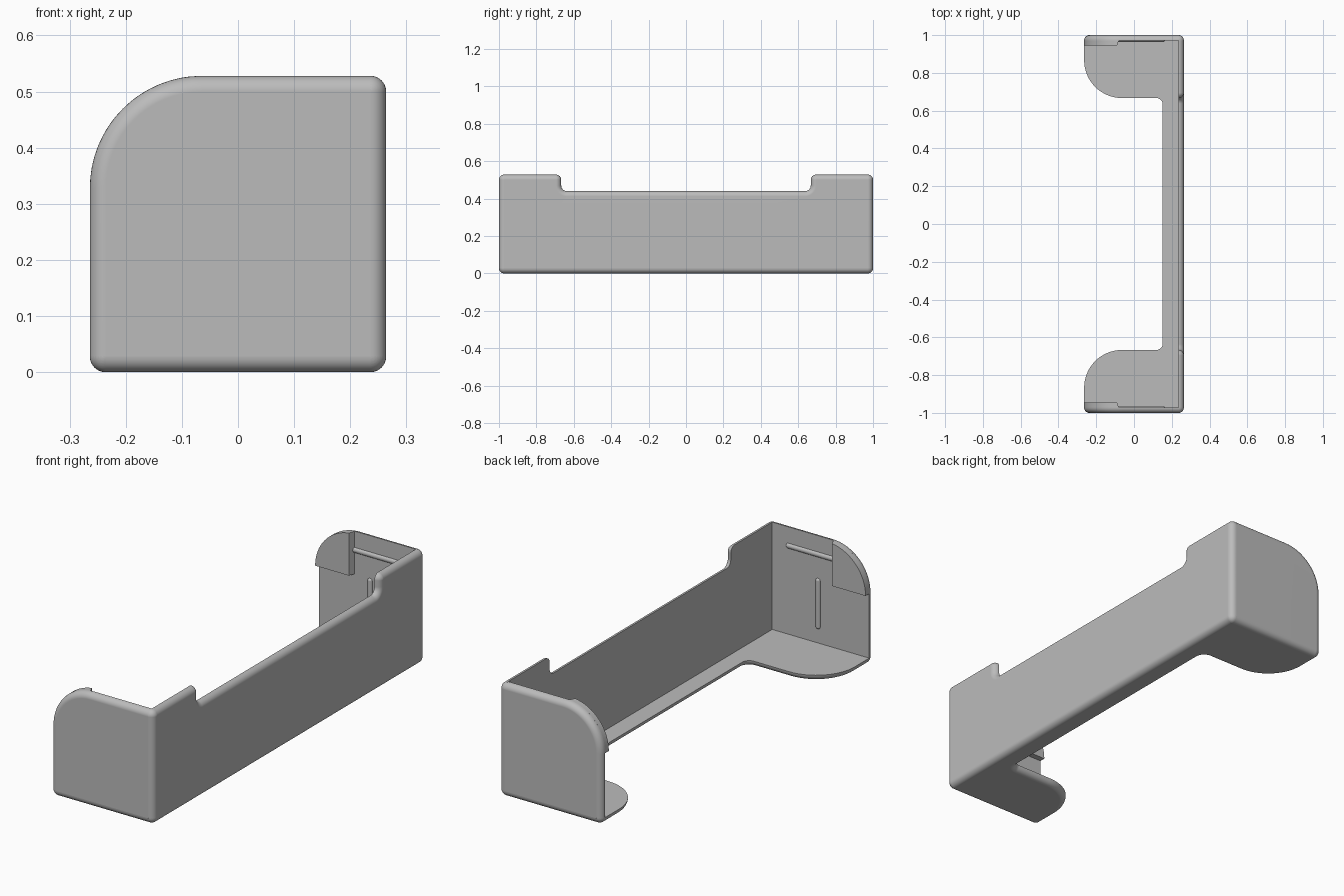
import bpy, bmesh, math
from mathutils import Vector

cube = bpy.data.objects.get("Cube")
if cube:
    bpy.data.objects.remove(cube, do_unlink=True)

T = 0.028                        # wall thickness and outer fillet radius
HX, HY, TOP = 0.264, 1.0, 0.528  # half width, half length, height
ARC = 0.2                        # large corner radius
STEPS = 8

grey = bpy.data.materials.new("light grey")
grey.use_nodes = True
COLOUR = (0.5, 0.5, 0.5, 1)
grey.diffuse_color = COLOUR
grey.node_tree.nodes["Principled BSDF"].inputs["Base Color"].default_value = COLOUR


def finish(name, bm, angle=35):
    bmesh.ops.remove_doubles(bm, verts=bm.verts, dist=1e-5)
    bmesh.ops.recalc_face_normals(bm, faces=bm.faces)
    mesh = bpy.data.meshes.new(name)
    bm.to_mesh(mesh)
    bm.free()
    mesh.materials.append(grey)
    mesh.shade_smooth()
    mesh.set_sharp_from_angle(angle=math.radians(angle))
    ob = bpy.data.objects.new(name, mesh)
    bpy.context.collection.objects.link(ob)
    mod = ob.modifiers.new("flat panels", "WEIGHTED_NORMAL")
    mod.keep_sharp = True
    return ob


def outline(corners, inset):
    """Counter-clockwise right-angled outline with rounded corners, inset."""
    pts = []
    for i, (u, v, r) in enumerate(corners):
        p = Vector((u, v))
        a = (Vector(corners[i - 1][:2]) - p).normalized()
        b = (Vector(corners[(i + 1) % len(corners)][:2]) - p).normalized()
        convex = a.y * b.x - a.x * b.y > 0
        radius = r - inset if convex else r + inset
        centre = p + r * (a + b)
        for k in range(STEPS * 2 + 1):
            t = math.pi / 2 * k / (STEPS * 2)
            pts.append(centre - radius * (b * math.cos(t) + a * math.sin(t)))
    return pts


def skin(bm, rings):
    """Join rings of points into a closed solid."""
    rows = [[bm.verts.new(p) for p in ring] for ring in rings]
    for lo, hi in zip(rows, rows[1:]):
        for i in range(len(lo)):
            bm.faces.new((lo[i - 1], lo[i], hi[i], hi[i - 1]))
    bm.faces.new(rows[0])
    bm.faces.new(rows[-1])


def plate(name, corners, place):
    """Panel whose outer face has a full round along its whole outline."""
    bm = bmesh.new()
    rings = []
    for k in range(STEPS + 1):
        t = math.pi / 2 * k / STEPS
        inset, depth = T * (1 - math.sin(t)), T * (1 - math.cos(t))
        rings.append([place(p.x, p.y, depth) for p in outline(corners, inset)])
    skin(bm, rings)
    return finish(name, bm)


def rib(name, start, end, radius=0.013):
    """Round-ended rod, half sunk into the wall."""
    start, end = Vector(start), Vector(end)
    axis = end - start
    bm = bmesh.new()
    bmesh.ops.create_uvsphere(bm, u_segments=16, v_segments=9, radius=radius)
    half = axis.length / 2 - radius
    for v in bm.verts:
        v.co.z += math.copysign(half, v.co.z)
    turn = axis.to_track_quat("Z", "Y")
    for v in bm.verts:
        v.co = turn @ v.co + (start + end) / 2
    return finish(name, bm, 60)


# Floor: narrow strip that widens into a rounded tongue at each end
TONGUE, STRIP = 0.667, 0.152
half_floor = [(HX, HY, T), (-HX, HY, T), (-HX, TONGUE, ARC), (STRIP, TONGUE, 0.035)]
floor = half_floor + [(u, -v, r) for u, v, r in reversed(half_floor)]
plate("floor", floor, lambda u, v, d: (u, v, d))

# Long wall with a lowered middle
LOW = 0.44
half_wall = [(HY, 0, T), (HY, TOP, T), (TONGUE, TOP, T), (TONGUE, LOW, 0.03)]
wall = half_wall + [(-u, v, r) for u, v, r in reversed(half_wall)]
plate("long_wall", wall, lambda u, v, d: (HX - d, u, v))

# End walls with their corner pads and ribs
end_wall = [(-HX, 0, T), (HX, 0, T), (HX, TOP, T), (-HX, TOP, ARC)]
PAD_EDGE, PAD_LOW = -0.09, TOP - ARC
for side, label in ((-1, "front"), (1, "back")):
    plate(label + "_end_wall", end_wall,
          lambda u, v, d: (u, side * (HY - d), v))

    # Thick pad behind the large rounded corner, with one sloped side
    rings = []
    for depth, edge in ((T, PAD_EDGE + 0.01), (0.055, PAD_EDGE)):
        last = math.acos((edge + HX - ARC) / ARC)
        ring = [(edge, PAD_LOW)]
        for k in range(17):
            t = math.pi + (last - math.pi) * k / 16
            ring.append((ARC - HX + ARC * math.cos(t), PAD_LOW + ARC * math.sin(t)))
        rings.append([(u, side * (HY - depth), v) for u, v in ring])
    bm = bmesh.new()
    skin(bm, rings)
    finish(label + "_corner_pad", bm)

    y = side * 0.976
    rib(label + "_horizontal_rib", (PAD_EDGE - 0.02, y, 0.44), (0.165, y, 0.44))
    rib(label + "_vertical_rib", (0, y, 0.093), (0, y, 0.33))
